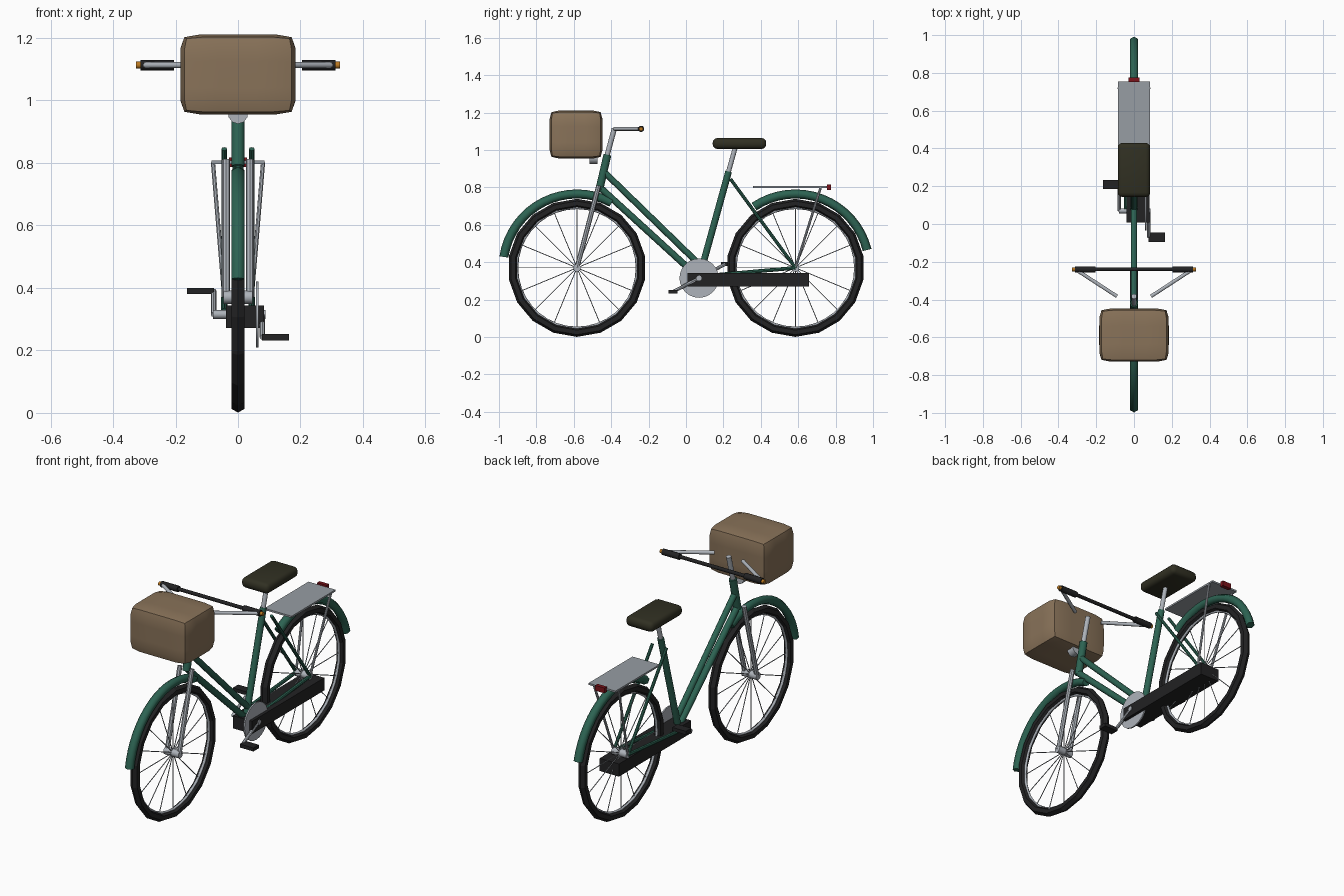
import bpy, bmesh, math
from mathutils import Vector, Matrix

if "Cube" in bpy.data.objects:
    bpy.data.objects.remove(bpy.data.objects["Cube"])


def mat(name, r, g, b):
    m = bpy.data.materials.new(name)
    m.diffuse_color = (r, g, b, 1)
    m.use_nodes = True
    m.node_tree.nodes["Principled BSDF"].inputs["Base Color"].default_value = m.diffuse_color
    return m


GREEN = mat("frame green", 0.026, 0.125, 0.085)
BLACK = mat("rubber black", 0.016, 0.016, 0.017)
SILVER = mat("silver metal", 0.42, 0.45, 0.49)
GREY = mat("rack grey", 0.31, 0.34, 0.37)
OLIVE = mat("saddle olive", 0.030, 0.029, 0.016)
TAN = mat("basket tan", 0.25, 0.17, 0.10)
RED = mat("tail light red", 0.20, 0.006, 0.010)
AMBER = mat("amber caps", 0.50, 0.19, 0.015)


def finish(name, bm, material, smooth=True, angle=40):
    bmesh.ops.recalc_face_normals(bm, faces=bm.faces[:])
    me = bpy.data.meshes.new(name)
    bm.to_mesh(me)
    bm.free()
    ob = bpy.data.objects.new(name, me)
    bpy.context.collection.objects.link(ob)
    me.materials.append(material)
    if smooth:
        bpy.ops.object.select_all(action='DESELECT')
        ob.select_set(True)
        bpy.context.view_layer.objects.active = ob
        bpy.ops.object.shade_smooth_by_angle(angle=math.radians(angle))
    return ob


def add_rod(bm, a, b, r, r2=None, n=10):
    a, b = Vector(a), Vector(b)
    d = b - a
    m = Matrix.Translation((a + b) / 2) @ d.to_track_quat('Z', 'Y').to_matrix().to_4x4()
    bmesh.ops.create_cone(bm, cap_ends=True, segments=n, radius1=r,
                          radius2=r if r2 is None else r2, depth=d.length, matrix=m)


def rod(name, a, b, r, material, r2=None, n=10, mirror=False):
    bm = bmesh.new()
    add_rod(bm, a, b, r, r2, n)
    if mirror:
        add_rod(bm, (-a[0], a[1], a[2]), (-b[0], b[1], b[2]), r, r2, n)
    return finish(name, bm, material)


def box(name, c, s, material, bevel=0, segs=1):
    bm = bmesh.new()
    bmesh.ops.create_cube(bm, size=1, matrix=Matrix.Translation(c) @ Matrix.Diagonal((*s, 1)))
    if bevel:
        bmesh.ops.bevel(bm, geom=bm.edges[:], offset=bevel, segments=segs,
                        profile=0.5, affect='EDGES')
    return finish(name, bm, material, smooth=bevel > 0, angle=60)


def arc_tube(name, cy, cz, radius, r, a0, a1, n, sides, material, smooth=True):
    """Tube swept along an arc in the y-z plane; a full turn closes the ring."""
    bm = bmesh.new()
    closed = abs(a1 - a0) >= 360
    rings = []
    for i in range(n if closed else n + 1):
        a = math.radians(a0 + (a1 - a0) * i / n)
        ring = []
        for j in range(sides):
            t = 2 * math.pi * j / sides
            q = radius + r * math.cos(t)
            ring.append(bm.verts.new((r * math.sin(t), cy + q * math.cos(a), cz + q * math.sin(a))))
        rings.append(ring)
    for i in range(n):
        p, q = rings[i], rings[(i + 1) % len(rings)]
        for j in range(sides):
            k = (j + 1) % sides
            bm.faces.new((p[j], p[k], q[k], q[j]))
    if not closed:
        bm.faces.new(rings[0])
        bm.faces.new(rings[-1])
    return finish(name, bm, material, smooth, 65)


HZ = 0.37
BB = (0, 0.07, 0.315)

# wheels: tyre, rim, hub and spokes
for side, cy in (("front", -0.583), ("rear", 0.585)):
    arc_tube(side + "_tyre", cy, HZ, 0.345, 0.024, 90, 450, 18, 6, BLACK, False)
    arc_tube(side + "_rim", cy, HZ, 0.322, 0.008, 0, 360, 36, 6, SILVER)
    rod(side + "_hub", (-0.047, cy, HZ), (0.047, cy, HZ), 0.021, SILVER, n=12)
    bm = bmesh.new()
    for i in range(16):
        a = 2 * math.pi * i / 16
        add_rod(bm, (0, cy, HZ),
                (0, cy + 0.325 * math.cos(a), HZ + 0.325 * math.sin(a)), 0.0025, n=5)
    finish(side + "_spokes", bm, SILVER)

# mudguards
arc_tube("front_mudguard", -0.583, HZ, 0.395, 0.024, 62, 171.5, 16, 6, GREEN)
arc_tube("rear_mudguard", 0.585, HZ, 0.395, 0.024, 14, 124, 16, 6, GREEN)

# frame tubes
rod("head_tube", (0, -0.463, 0.79), (0, -0.42, 0.975), 0.021, GREEN, n=12)
rod("upper_down_tube", (0, -0.44, 0.885), (0, 0.09, 0.37), 0.017, GREEN)
rod("lower_down_tube", (0, -0.46, 0.80), (0, 0.06, 0.325), 0.018, GREEN)
rod("seat_tube", BB, (0, 0.228, 0.885), 0.018, GREEN, n=12)
rod("seat_stays", (0.044, 0.238, 0.845), (0.044, 0.585, HZ), 0.009, GREEN, n=8, mirror=True)
rod("chain_stays", (0.044, 0.08, 0.325), (0.044, 0.585, HZ), 0.010, GREEN, n=8, mirror=True)

# fork
rod("fork_blades", (0.038, -0.467, 0.81), (0.038, -0.583, HZ), 0.013, SILVER, n=8, mirror=True)

# stem and handlebar
rod("stem", (0, -0.425, 0.96), (0, -0.383, 1.115), 0.014, SILVER)
rod("handlebar_arms", (0.09, -0.383, 1.113), (0.31, -0.24, 1.113), 0.010, SILVER, mirror=True)
rod("handlebar_crossbar", (-0.31, -0.24, 1.113), (0.31, -0.24, 1.113), 0.010, BLACK)
rod("grips", (0.205, -0.24, 1.113), (0.312, -0.24, 1.113), 0.017, BLACK, mirror=True)
rod("grip_caps", (0.31, -0.24, 1.113), (0.327, -0.24, 1.113), 0.011, AMBER, mirror=True)

# headlight
rod("headlight", (0, -0.517, 0.957), (0, -0.472, 0.957), 0.032, SILVER, n=10)

# basket: cube grid pulled towards a rounded, bulging shape
bm = bmesh.new()
bmesh.ops.create_cube(bm, size=2)
bmesh.ops.subdivide_edges(bm, edges=bm.edges[:], cuts=5, use_grid_fill=True)
for v in bm.verts:
    n = sum(abs(c) ** 10 for c in v.co) ** 0.1
    p = v.co / n
    v.co = (p.x * 0.184, -0.588 + p.y * 0.141, 1.083 + p.z * 0.128)
finish("basket", bm, TAN, angle=60)

# saddle and post
rod("seat_post", (0, 0.222, 0.865), (0, 0.268, 1.03), 0.013, SILVER)
box("saddle", (0, 0.286, 1.035), (0.172, 0.286, 0.058), OLIVE, 0.024, 3)

# rear rack and tail light
box("rack_plate", (0, 0.557, 0.802), (0.17, 0.395, 0.010), GREY)
rod("rack_stays", (0.08, 0.72, 0.80), (0.044, 0.585, HZ), 0.007, SILVER, n=8, mirror=True)
box("tail_light", (0, 0.764, 0.802), (0.058, 0.022, 0.030), RED)

# drivetrain
rod("chainring", (0.058, BB[1], BB[2]), (0.066, BB[1], BB[2]), 0.105, SILVER, n=24)
box("chain_case", (0.022, 0.333, 0.307), (0.121, 0.648, 0.072), BLACK)
rod("crank_axle", (-0.08, BB[1], BB[2]), (0.088, BB[1], BB[2]), 0.014, SILVER)
for side, s, py, pz in (("right", 1, -0.07, 0.242), ("left", -1, 0.21, 0.390)):
    rod(side + "_crank", (s * 0.078, BB[1], BB[2]), (s * 0.078, py, pz), 0.009, SILVER, n=8)
    box(side + "_pedal", (s * 0.120, py, pz), (0.086, 0.048, 0.020), BLACK)
